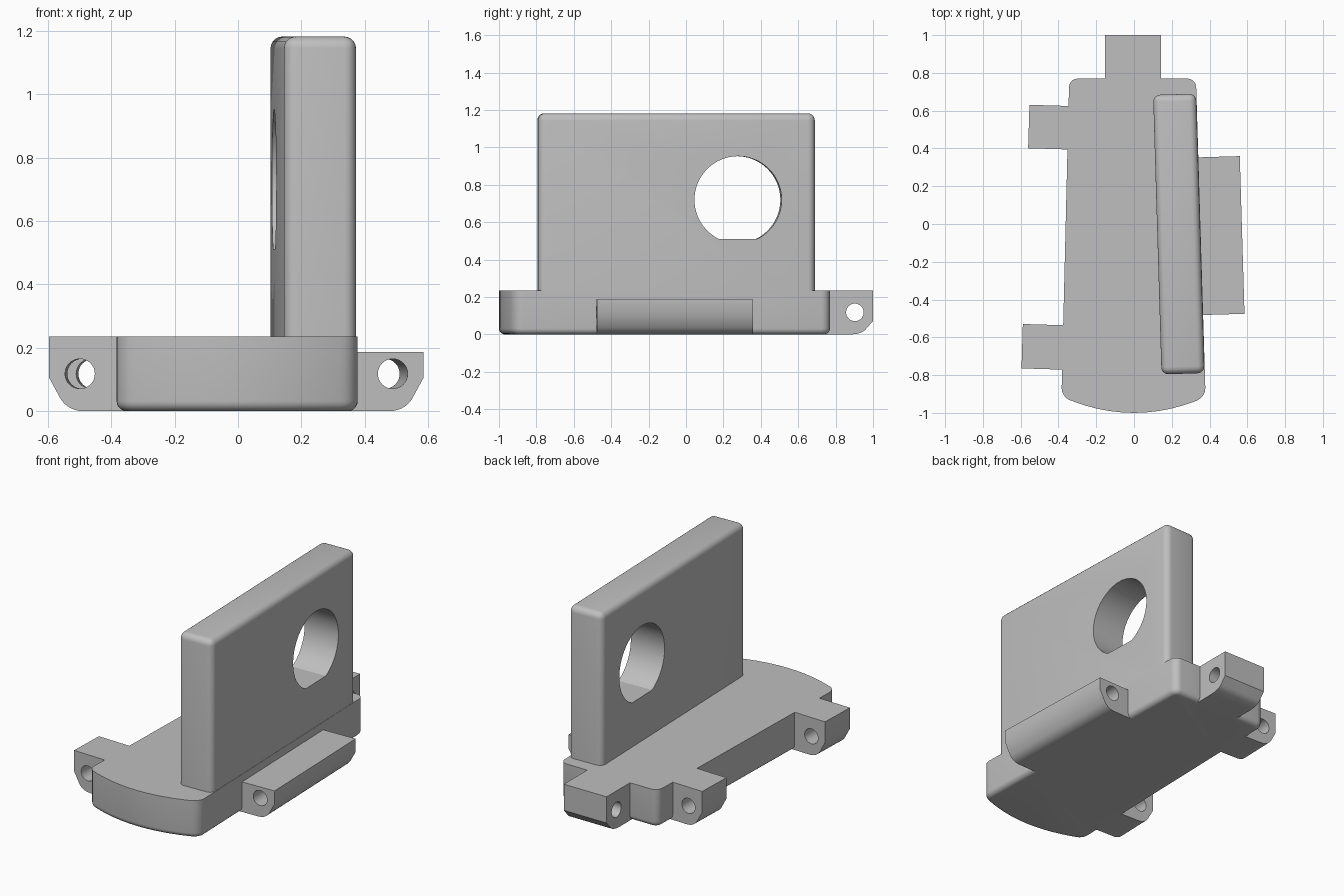
import bpy, bmesh
from math import radians, sin, cos, pi
from mathutils import Matrix, Vector

cube = bpy.data.objects.get("Cube")
if cube:
    bpy.data.objects.remove(cube, do_unlink=True)

grey = bpy.data.materials.new("plain grey")
grey.use_nodes = True
colour = (0.52, 0.52, 0.52, 1)
grey.diffuse_color = colour
grey.node_tree.nodes["Principled BSDF"].inputs["Base Color"].default_value = colour

HEIGHT = 0.235      # base thickness
TILT = radians(1.72)  # draft of the long sides


def add_object(name, bm, matrix=Matrix()):
    bmesh.ops.recalc_face_normals(bm, faces=bm.faces)
    mesh = bpy.data.meshes.new(name)
    bm.transform(matrix)
    bm.to_mesh(mesh)
    bm.free()
    mesh.materials.append(grey)
    ob = bpy.data.objects.new(name, mesh)
    bpy.context.collection.objects.link(ob)
    return ob


def prism(points, direction):
    """Extrude a closed loop of 3D points along a direction."""
    bm = bmesh.new()
    face = bm.faces.new([bm.verts.new(p) for p in points])
    top = bmesh.ops.extrude_face_region(bm, geom=[face])["geom"]
    moved = [v for v in top if isinstance(v, bmesh.types.BMVert)]
    bmesh.ops.translate(bm, verts=moved, vec=Vector(direction))
    bmesh.ops.recalc_face_normals(bm, faces=bm.faces)
    return bm


def round_edges(bm, edges, radius, segments=5):
    bmesh.ops.bevel(bm, geom=edges, offset=radius, offset_type='OFFSET',
                    segments=segments, profile=0.5, affect='EDGES')


def combine(target, other, operation):
    mod = target.modifiers.new(operation.lower(), 'BOOLEAN')
    mod.operation = operation
    mod.solver = 'EXACT'
    mod.object = other
    bpy.context.view_layer.objects.active = target
    bpy.ops.object.modifier_apply(modifier=mod.name)
    bpy.data.objects.remove(other, do_unlink=True)


def circle(x, z, radius, y, count=48, floor=-1.0):
    """Circle in the xz plane, optionally cut flat at a floor height."""
    angles = [2 * pi * i / count for i in range(count)]
    loop = [(x + radius * cos(a), y, z + radius * sin(a)) for a in angles]
    return [p for p in loop if p[2] > floor]


def frame(x, y, angle):
    return Matrix.Translation((x, y, 0)) @ Matrix.Rotation(angle, 4, 'Z')


# Base: tapered sides, bowed front, rounded corners and underside
corners = [(0.328, 0.77), (-0.343, 0.77), (-0.384, -0.915), (0.379, -0.915)]
bow = []
for i in range(1, 12):
    t = -1 + i / 6
    bow.append((0.381 * t, -1 + 0.085 * t * t))
outline = corners[:3] + bow + corners[3:]
bm = prism([(x, y, 0) for x, y in outline], (0, 0, HEIGHT))
upright = [e for e in bm.edges
           if abs(e.verts[0].co.z - e.verts[1].co.z) > 0.1
           and any((e.verts[0].co.xy - Vector(c)).length < 0.001 for c in corners)]
round_edges(bm, upright, 0.045)
under = [e for e in bm.edges if all(v.co.z < 0.001 for v in e.verts)]
round_edges(bm, under, 0.032)
base = add_object("base", bm)


def lug(name, x, y, angle, width, top, chamfer, bend, flat):
    """Pierced lug whose outer face is centred on x, y."""
    profile = [(0, top), (0, chamfer)]
    p0, p1, p2 = Vector(bend), Vector((bend[0] - bend[1] * 0.7, 0)), Vector((-flat, 0))
    for i in range(7):
        t = i / 6
        profile.append(tuple(p0 * (1 - t) ** 2 + p1 * 2 * t * (1 - t) + p2 * t * t))
    profile += [(-0.28, 0), (-0.28, top)]
    place = frame(x, y, angle)
    body = add_object(name, prism([(a, -width / 2, z) for a, z in profile],
                                  (0, width, 0)), place)
    bore = add_object("bore_cutter", prism(circle(-0.097, 0.118, 0.047, -width / 2 - 0.1, 32),
                                           (0, width + 0.2, 0)), place)
    bore.hide_render = True
    combine(body, bore, 'DIFFERENCE')
    return body


# Lugs around the base
side = (0.105, (-0.037, 0.037), 0.11)
rear = (0.072, (-0.035, 0.032), 0.13)
lugs = [
    lug("left_lug", 0.5725, -0.058, TILT, 0.835, 0.187, *side),
    lug("right_rear_lug", -0.557, 0.516, pi - TILT, 0.23, HEIGHT, *side),
    lug("right_front_lug", -0.592, -0.647, pi - TILT, 0.235, HEIGHT, *side),
    lug("rear_lug", -0.005, 1.0, pi / 2, 0.295, HEIGHT, *rear),
]
for part in lugs:
    combine(base, part, 'UNION')

# Upright plate with softened edges, flush with the left side of the base
half, thick = 0.74, 0.114
bm = prism([(-thick, -half, 0.1), (thick, -half, 0.1),
            (thick, half, 0.1), (-thick, half, 0.1)], (0, 0, 1.082))
round_edges(bm, [e for e in bm.edges if any(v.co.z > 0.2 for v in e.verts)], 0.038)
place = frame(0.2375, -0.053, TILT)
plate = add_object("upright_plate", bm, place)

# Large window in the plate with a flat sill
turn = Matrix.Rotation(pi / 2, 4, 'Z')
loop = circle(0.328, 0.72, 0.233, -0.3, 96, floor=0.511)
low = [(0.328 + s * 0.1035, -0.3, 0.511) for s in (-1, 1)]
# the loop starts at angle zero, so the sill goes between its lowest points
gap = next(i for i in range(1, len(loop))
           if loop[i][0] - loop[i - 1][0] > 0.1)
loop = loop[:gap] + low + loop[gap:]
window = add_object("window_cutter", prism(loop, (0, 0.6, 0)), place @ turn)
window.hide_render = True
combine(plate, window, 'DIFFERENCE')

# Smooth rounds, crisp edges
for ob in (base, plate):
    bpy.ops.object.select_all(action='DESELECT')
    ob.select_set(True)
    bpy.context.view_layer.objects.active = ob
    bpy.ops.object.shade_smooth_by_angle(angle=radians(30))
